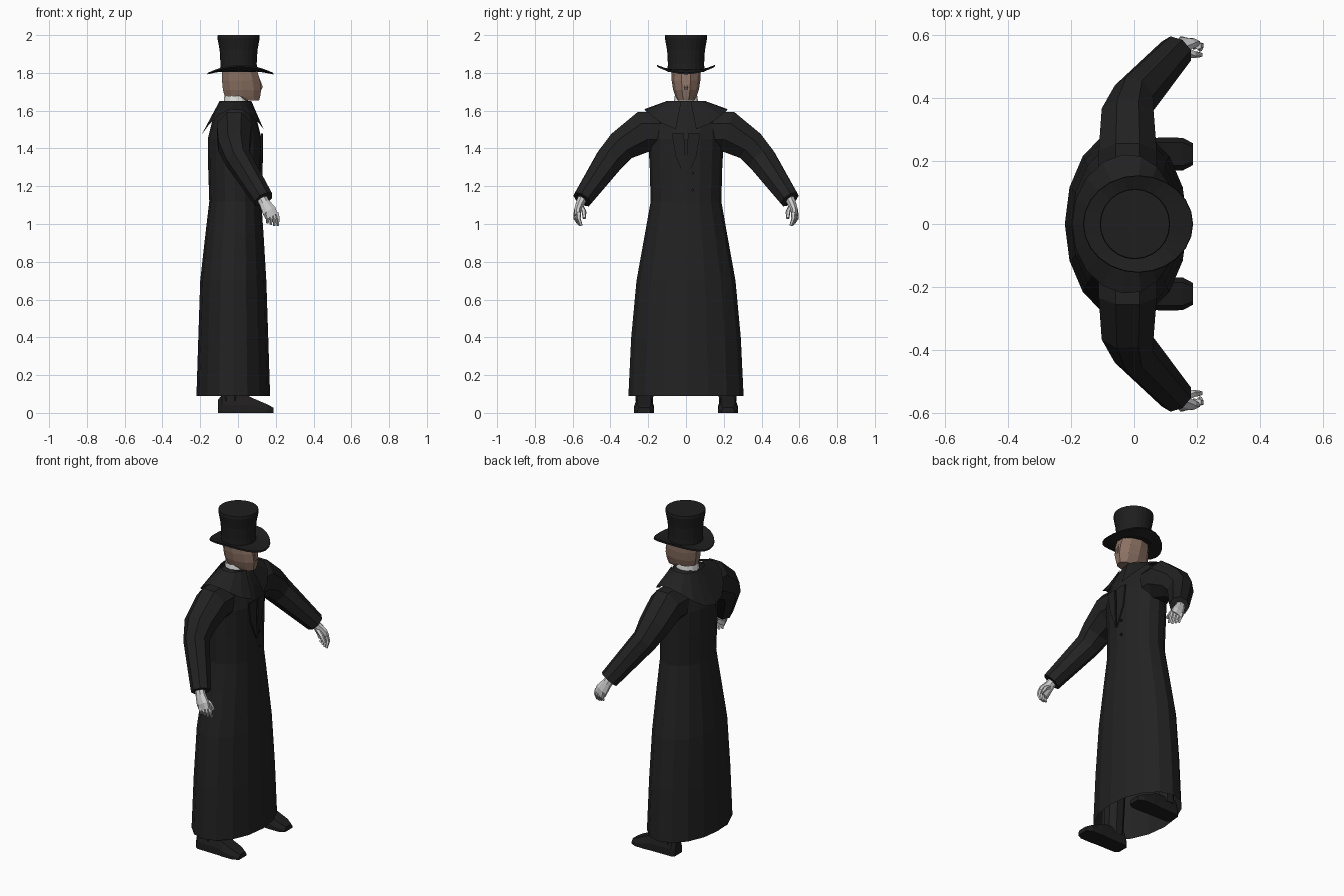
import bpy, bmesh, math
from mathutils import Vector


def material(name, r, g, b):
    m = bpy.data.materials.new(name)
    m.diffuse_color = (r, g, b, 1)
    return m


COAT = material("coat black", 0.016, 0.016, 0.016)
HAT = material("hat black", 0.013, 0.013, 0.013)
SHOE = material("shoe black", 0.014, 0.013, 0.013)
SKIN = material("skin", 0.26, 0.165, 0.125)
GLOVE = material("glove white", 0.62, 0.62, 0.62)
LINEN = material("linen white", 0.75, 0.75, 0.73)


def loft(name, rings, mat, closed=True, cap0=True, cap1=True):
    """Skin a list of equal-length point rings with flat faces."""
    bm = bmesh.new()
    vs = [[bm.verts.new(p) for p in ring] for ring in rings]
    n = len(vs[0])
    for a, b in zip(vs, vs[1:]):
        for i in range(n if closed else n - 1):
            j = (i + 1) % n
            bm.faces.new((a[i], a[j], b[j], b[i]))
    if cap0:
        bm.faces.new(vs[0])
    if cap1:
        bm.faces.new(vs[-1])
    bmesh.ops.recalc_face_normals(bm, faces=bm.faces)
    me = bpy.data.meshes.new(name)
    bm.to_mesh(me)
    bm.free()
    me.materials.append(mat)
    ob = bpy.data.objects.new(name, me)
    bpy.context.collection.objects.link(ob)
    return ob


def oval(z, back, front, half, n=16, phase=0.0):
    """Horizontal oval from back x to front x, half wide in y."""
    cx, rx = (back + front) / 2, (front - back) / 2
    return [(cx + rx * math.cos(t), half * math.sin(t), z)
            for t in (2 * math.pi * (i + phase) / n for i in range(n))]


def tube(name, path, mat, n=8, side=1, phase=0.5):
    """Tube along points (x, y, z, radius across, radius up); side mirrors y."""
    pts = [Vector(p[:3]) for p in path]
    rings = []
    for k, p in enumerate(path):
        d = (pts[min(k + 1, len(pts) - 1)] - pts[max(k - 1, 0)]).normalized()
        u = Vector((1, 0, 0))
        u = (u - d * u.dot(d)).normalized()
        v = d.cross(u)
        ring = []
        for i in range(n):
            t = 2 * math.pi * (i + phase) / n
            q = pts[k] + u * p[3] * math.cos(t) + v * p[4] * math.sin(t)
            ring.append((q.x, q.y * side, q.z))
        rings.append(ring)
    return loft(name, rings, mat)


# Long coat, open at the hem
coat = [(0.09, -0.22, 0.17, 0.305), (0.4, -0.21, 0.16, 0.29), (0.7, -0.20, 0.15, 0.262),
        (0.95, -0.172, 0.135, 0.217), (1.12, -0.152, 0.123, 0.187), (1.3, -0.158, 0.124, 0.192),
        (1.45, -0.16, 0.125, 0.2), (1.55, -0.135, 0.10, 0.195), (1.61, -0.10, 0.08, 0.165),
        (1.65, -0.07, 0.065, 0.08)]
loft("coat", [oval(*r) for r in coat], COAT, cap0=False)

# Shoulder cape, open at the front and dipping at front and back
top, low = [], []
for i in range(17):
    t = math.radians(14 + i * (332 / 16))
    c, s = math.cos(t), math.sin(t)
    top.append((-0.012 + 0.085 * c, 0.1 * s, 1.652))
    reach, drop = (0.155, 0.115) if c > 0 else (0.182, 0.145)
    low.append((-0.015 + reach * c, 0.222 * s, 1.61 - drop * c * c))
loft("shoulder_cape", [top, low], COAT, closed=False, cap0=False, cap1=False)

# Head, jaw pushed forward
head = [(1.655, 0.0, 0.115, 0.042), (1.675, -0.075, 0.122, 0.056), (1.71, -0.085, 0.128, 0.068),
        (1.76, -0.09, 0.122, 0.076), (1.815, -0.088, 0.105, 0.078)]
loft("head", [oval(*r, n=10, phase=0.5) for r in head], SKIN)
tube("nose", [(0.108, 0, 1.775, 0.006, 0.006), (0.126, 0, 1.725, 0.008, 0.014),
              (0.12, 0, 1.712, 0.005, 0.01)], SKIN, n=4)
loft("neck", [oval(1.62, -0.06, 0.05, 0.05, 10), oval(1.69, -0.06, 0.05, 0.05, 10)], SKIN)
loft("shirt_collar", [oval(1.63, -0.078, 0.062, 0.066, 12), oval(1.678, -0.072, 0.045, 0.06, 12)],
     LINEN, cap0=False, cap1=False)

# Top hat: flared crown and a brim curled up at the sides
crown = [(1.805, 0.098), (1.85, 0.096), (1.92, 0.1), (1.985, 0.112), (2.0, 0.11)]
loft("hat_crown", [oval(z, -r + 0.003, r + 0.003, r, 24) for z, r in crown], HAT)


def brim_ring(rx, ry, cx, z, lift):
    return [(cx + rx * math.cos(t), ry * math.sin(t), z + lift * math.sin(t) ** 2)
            for t in (2 * math.pi * i / 24 for i in range(24))]


brim = [brim_ring(0.07, 0.07, 0.005, 1.806, 0.0), brim_ring(0.11, 0.105, 0.008, 1.806, 0.005),
        brim_ring(0.175, 0.155, 0.013, 1.792, 0.042), brim_ring(0.173, 0.153, 0.013, 1.80, 0.042),
        brim_ring(0.11, 0.105, 0.008, 1.816, 0.005), brim_ring(0.07, 0.07, 0.005, 1.818, 0.0)]
loft("hat_brim", brim, HAT)

# Coat buttons
for k in range(3):
    z = 1.18 + 0.09 * k
    tube(f"button_{k}", [(0.11, 0.035, z, 0.008, 0.008), (0.127, 0.0352, z, 0.008, 0.008)],
         SHOE, n=6)

for side, tag in ((1, "left"), (-1, "right")):
    # Lapel plate
    lapel = [(0.126, 0.004, 1.24), (0.122, 0.055, 1.36), (0.125, 0.075, 1.48), (0.129, 0.01, 1.48)]
    loft(f"{tag}_lapel", [[(x + d, y * side, z) for x, y, z in lapel] for d in (-0.004, 0.004)], COAT)

    # Sleeve
    tube(f"{tag}_sleeve", [(-0.02, 0.12, 1.49, 0.10, 0.11), (-0.02, 0.22, 1.49, 0.10, 0.118),
                           (-0.02, 0.34, 1.415, 0.09, 0.09), (0.0, 0.40, 1.345, 0.072, 0.082),
                           (0.135, 0.55, 1.13, 0.056, 0.054)], COAT, side=side)

    # Gloved hand with four curled fingers and a thumb
    tube(f"{tag}_hand", [(0.115, 0.54, 1.155, 0.028, 0.028), (0.14, 0.56, 1.11, 0.03, 0.024),
                         (0.165, 0.574, 1.07, 0.04, 0.02), (0.178, 0.576, 1.04, 0.038, 0.016)],
         GLOVE, side=side)
    for f in range(4):
        x, y = 0.15 + 0.018 * f, 0.584 - 0.006 * f
        tip = 1.005 - 0.007 * min(f, 2)
        tube(f"{tag}_finger_{f}", [(x, y, 1.06, 0.012, 0.012), (x + 0.008, y + 0.002, 1.03, 0.011, 0.011),
                                   (x + 0.006, y - 0.012, tip, 0.007, 0.007)], GLOVE, n=5, side=side)
    tube(f"{tag}_thumb", [(0.15, 0.553, 1.09, 0.014, 0.014), (0.188, 0.54, 1.065, 0.013, 0.013),
                          (0.211, 0.538, 1.03, 0.009, 0.009)], GLOVE, n=5, side=side)

    # Trouser leg, hidden under the coat
    tube(f"{tag}_trouser_leg", [(-0.04, 0.222, 0.06, 0.055, 0.05), (-0.03, 0.19, 0.5, 0.065, 0.06),
                                (-0.02, 0.1, 0.98, 0.09, 0.085)], COAT, side=side)

    # Shoe, sections from heel to toe
    shoe = [(-0.105, 0.034, 0.07), (-0.085, 0.048, 0.095), (0.05, 0.05, 0.092),
            (0.085, 0.053, 0.075), (0.155, 0.052, 0.045), (0.187, 0.035, 0.028)]
    rings = []
    for x, w, h in shoe:
        section = [(-1, 0), (1, 0), (1, 0.45), (0.7, 1), (-0.7, 1), (-1, 0.45)]
        rings.append([(x, (0.222 + w * a) * side, h * b) for a, b in section])
    loft(f"{tag}_shoe", rings, SHOE)
